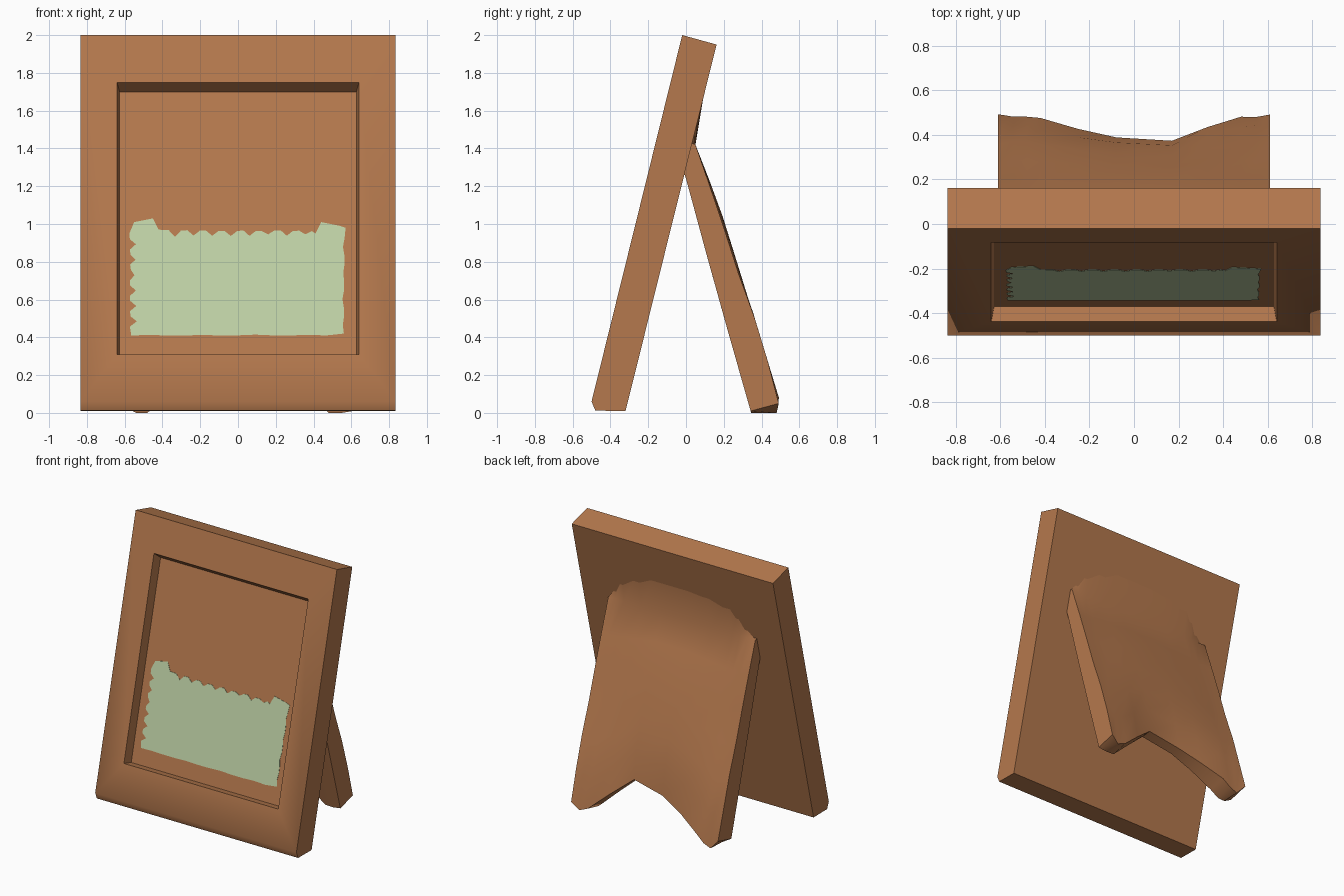
import bpy, bmesh, random

if "Cube" in bpy.data.objects:
    bpy.data.objects.remove(bpy.data.objects["Cube"])

random.seed(4)


def material(name, color):
    m = bpy.data.materials.new(name)
    m.diffuse_color = (*color, 1)
    m.use_nodes = True
    m.node_tree.nodes["Principled BSDF"].inputs["Base Color"].default_value = m.diffuse_color
    return m


BROWN = material("warm_wood", (0.46, 0.19, 0.075))
GREEN = material("pale_green", (0.52, 0.64, 0.38))


def make_object(name, bm, mat, angle=None):
    bmesh.ops.recalc_face_normals(bm, faces=bm.faces)
    me = bpy.data.meshes.new(name)
    bm.to_mesh(me)
    bm.free()
    ob = bpy.data.objects.new(name, me)
    bpy.context.collection.objects.link(ob)
    me.materials.append(mat)
    if angle:
        bpy.ops.object.select_all(action='DESELECT')
        ob.select_set(True)
        bpy.context.view_layer.objects.active = ob
        bpy.ops.object.shade_smooth_by_angle(angle=angle)
    return ob


def front_y(z):
    # leaning front plane of the board
    return -0.02 + (z - 2.0) * 0.48 / 1.94


def interp(profile, z):
    # y on a (y, z) polyline running from top to bottom
    for (y0, z0), (y1, z1) in zip(profile, profile[1:]):
        if z1 <= z <= z0:
            return y0 + (y1 - y0) * (z0 - z) / (z0 - z1)
    return profile[-1][0]


# Leaning board with a tapered recess in front
FLOOR = 0.072
bm = bmesh.new()


def rect(w, z0, z1, depth):
    return [bm.verts.new((x, front_y(z) + depth, z))
            for x, z in ((-w, z0), (w, z0), (w, z1), (-w, z1))]


outer = rect(0.835, 0.06, 2.0, 0)
opening = rect(0.64, 0.31, 1.75, 0)
floor = rect(0.627, 0.295, 1.70, FLOOR)
for a, b in ((outer, opening), (opening, floor)):
    for i in range(4):
        j = (i + 1) % 4
        bm.faces.new((a[i], a[j], b[j], b[i]))
bm.faces.new(floor)
rim = [(-0.48, 0.012), (-0.32, 0.01), (0.162, 1.95)]
left = [outer[0]] + [bm.verts.new((-0.835, y, z)) for y, z in rim] + [outer[3]]
right = [outer[1]] + [bm.verts.new((0.835, y, z)) for y, z in rim] + [outer[2]]
for i in range(4):
    bm.faces.new((left[i], left[i + 1], right[i + 1], right[i]))
bm.faces.new(left)
bm.faces.new(right)
make_object("leaning_board", bm, BROWN, 0.75)

# Green panel with ragged edges, lying on the recess floor
pts = []


def ragged(x0, z0, x1, z1, n, dx, dz):
    # every third point is pulled inwards as a notch
    for i in range(n):
        t = i / n
        k = random.uniform(0.6, 1.2) if i % 3 == 1 else random.uniform(-0.1, 0.1)
        pts.append((x0 + (x1 - x0) * t + dx * k, z0 + (z1 - z0) * t + dz * k))


ragged(-0.565, 0.41, 0.56, 0.41, 12, 0, 0.004)
ragged(0.56, 0.42, 0.565, 0.97, 12, -0.008, 0)
pts += [(0.57, 0.98), (0.54, 0.99), (0.44, 1.01), (0.41, 0.95)]
ragged(0.39, 0.965, -0.40, 0.965, 24, 0, -0.03)
pts += [(-0.42, 0.97), (-0.45, 1.03), (-0.55, 1.01), (-0.575, 0.95)]
ragged(-0.57, 0.92, -0.57, 0.43, 18, 0.03, 0)
bm = bmesh.new()
top = [bm.verts.new((x, front_y(z) + FLOOR - 0.002, z)) for x, z in pts]
low = [bm.verts.new((x, front_y(z) + FLOOR + 0.006, z)) for x, z in pts]
bm.faces.new(top)
bm.faces.new(low[::-1])
for i in range(len(top)):
    j = (i + 1) % len(top)
    bm.faces.new((top[i], low[i], low[j], top[j]))
make_object("green_panel", bm, GREEN)

# Rear support panel: lofted cross-sections with an arched bottom edge
BACK = [(0.05, 1.42), (0.175, 1.06), (0.29, 0.70), (0.355, 0.53), (0.495, 0.07), (0.48, 0.0)]
FRONT = [(0.0, 1.24), (0.16, 0.65), (0.345, 0.0)]
# x, bottom height, blend height on the board, how far the middle is hollowed (0..1)
columns = [(-0.61, 0.08, 1.43, 0), (-0.54, 0.005, 1.5, 0), (-0.48, 0.03, 1.62, 0.1),
           (-0.42, 0.08, 1.72, 0.3), (-0.25, 0.17, 1.78, 0.7), (-0.08, 0.24, 1.8, 1),
           (0.17, 0.29, 1.8, 1), (0.33, 0.16, 1.72, 0.6), (0.48, 0.03, 1.62, 0.1),
           (0.55, 0.0, 1.5, 0), (0.61, 0.05, 1.43, 0)]
bm = bmesh.new()
rings = []
for x, zb, zt, hollow in columns:
    zf = max(0.0, zb - 0.04 + 0.03 * hollow)
    ring = [(front_y(zt) + 0.183, zt)]
    for k in range(7):
        t = k / 6
        z = 1.42 + (zb - 1.42) * t
        # slight outward swell halfway down, hollow near the bottom
        swell = hollow * (0.06 * t * (1 - t) - 0.055 * t ** 4)
        ring.append((interp(BACK, z) + swell, z))
    for k in range(4):
        z = zf + (1.24 - zf) * k / 3
        ring.append((interp(FRONT, z) + 0.03 * hollow * (1 - k / 3), z))
    ring.append((-0.02, 1.3))
    rings.append([bm.verts.new((x, y, z)) for y, z in ring])
for a, b in zip(rings, rings[1:]):
    for i in range(len(a)):
        j = (i + 1) % len(a)
        bm.faces.new((a[i], a[j], b[j], b[i]))
bm.faces.new(rings[0])
bm.faces.new(rings[-1])
make_object("rear_support", bm, BROWN, 0.7)
